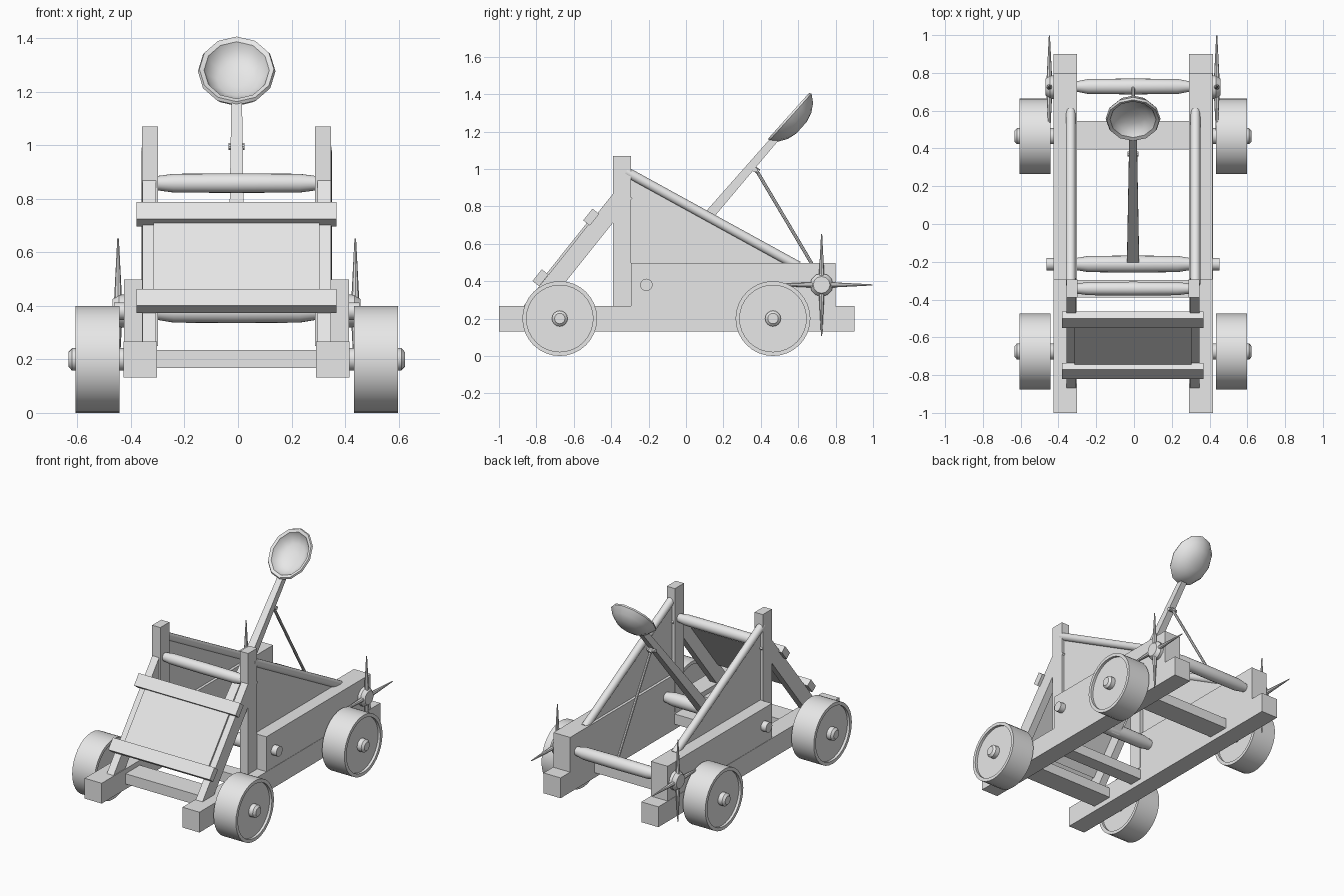
import bpy, bmesh, math
from mathutils import Vector, Matrix

if "Cube" in bpy.data.objects:
    bpy.data.objects.remove(bpy.data.objects["Cube"])

CX = -0.005  # centre plane of the frame
wood = bpy.data.materials.new("grey_wood")
wood.diffuse_color = (0.8, 0.8, 0.8, 1)
wood.use_nodes = True
wood.node_tree.nodes["Principled BSDF"].inputs["Base Color"].default_value = wood.diffuse_color


def finish(name, bm, smooth=True):
    bmesh.ops.recalc_face_normals(bm, faces=bm.faces)
    me = bpy.data.meshes.new(name)
    bm.to_mesh(me)
    bm.free()
    me.materials.append(wood)
    ob = bpy.data.objects.new(name, me)
    bpy.context.collection.objects.link(ob)
    if smooth:
        bpy.ops.object.select_all(action='DESELECT')
        ob.select_set(True)
        bpy.context.view_layer.objects.active = ob
        bpy.ops.object.shade_smooth_by_angle(angle=math.radians(35))
    return ob


def box(name, x, y, z):
    """Box from (min, max) ranges, x relative to the centre plane."""
    bm = bmesh.new()
    bmesh.ops.create_cube(bm, size=1)
    for v in bm.verts:
        v.co = Vector([(a + b) / 2 + c * (b - a)
                       for (a, b), c in zip((x, y, z), v.co)])
        v.co.x += CX
    return finish(name, bm, False)


def lathe(name, profile, frame, n=24):
    """Revolve (radius, height) points about local z, then place with frame."""
    bm = bmesh.new()
    rings = []
    for r, h in profile:
        rings.append([bm.verts.new(frame @ Vector((r * math.cos(2 * math.pi * i / n),
                                                   r * math.sin(2 * math.pi * i / n), h)))
                      for i in range(n)])
    for a, b in zip(rings, rings[1:]):
        for i in range(n):
            j = (i + 1) % n
            bm.faces.new((a[i], a[j], b[j], b[i]))
    bm.faces.new(rings[0])
    bm.faces.new(rings[-1])
    return finish(name, bm)


def along(p, q):
    """Frame at p whose z axis points to q."""
    p, q = Vector(p), Vector(q)
    return Matrix.Translation(p) @ (q - p).to_track_quat('Z', 'Y').to_matrix().to_4x4()


def rod(name, p, q, r0, r1=None, n=16):
    length = (Vector(q) - Vector(p)).length
    return lathe(name, [(r0, 0), (r0 if r1 is None else r1, length)], along(p, q), n)


def across(y, z, sign=1):
    """Frame whose z axis points sideways from the centre plane."""
    return along((CX, y, z), (CX + sign, y, z))


def slanted_plank(name, x0, x1, centre, direction, length, thick):
    """Box across x, tilted so its long side follows a (y, z) direction."""
    d = Vector((0, *direction)).normalized()
    nrm = Vector((0, -d.z, d.y))
    bm = bmesh.new()
    bmesh.ops.create_cube(bm, size=1)
    mid = Vector((CX + (x0 + x1) / 2, *centre))
    for v in bm.verts:
        c = v.co.copy()
        v.co = mid + Vector((c.x * (x1 - x0), 0, 0)) + d * c.y * length + nrm * c.z * thick
    return finish(name, bm, False)


SLOPE = (0.623, 0.782)  # (y, z) direction of the front ramp

for s, side in ((-1, "left"), (1, "right")):
    def rng(a, b):
        return (min(s * a, s * b), max(s * a, s * b))

    # frame timbers
    box(side + "_rail", rng(0.297, 0.422), (-1, 0.9), (0.132, 0.267))
    box(side + "_side_beam", rng(0.297, 0.42), (-0.295, 0.8), (0.267, 0.498))
    box(side + "_post", rng(0.293, 0.353), (-0.39, -0.295), (0.25, 1.07))
    slanted_plank(side + "_ramp_strut", *rng(0.302, 0.352), (-0.592, 0.537), SLOPE, 0.86, 0.096)

    # triangular side panel and its brace
    bm = bmesh.new()
    tri = [bm.verts.new((CX + s * 0.315, y, z))
           for y, z in ((-0.3, 0.49), (0.56, 0.49), (-0.3, 0.965))]
    face = bm.faces.new(tri)
    ext = bmesh.ops.extrude_face_region(bm, geom=[face])
    for v in ext["geom"]:
        if isinstance(v, bmesh.types.BMVert):
            v.co.x += s * 0.02
    finish(side + "_side_panel", bm, False)
    rod(side + "_brace", (CX + s * 0.33, -0.32, 0.985), (CX + s * 0.33, 0.6, 0.48), 0.026)

    # wheels with recessed faces and hub caps
    for y, end in ((-0.675, "front"), (0.465, "rear")):
        lathe(f"{end}_{side}_wheel",
              [(0.178, 0.455), (0.178, 0.438), (0.2, 0.438), (0.2, 0.602),
               (0.178, 0.602), (0.178, 0.585)], across(y, 0.2, s), 32)
        lathe(f"{end}_{side}_hub",
              [(0.042, 0.4), (0.042, 0.615), (0.028, 0.628)], across(y, 0.2, s), 16)

    # winch hub and spiked handles
    lathe(side + "_winch_hub", [(0.062, 0.415), (0.062, 0.44), (0.045, 0.463)],
          across(0.725, 0.38, s), 12)
    for k in range(4):
        a = k * math.pi / 2
        c = Vector((CX + s * 0.443, 0.725, 0.38))
        rod(f"{side}_winch_spike_{k + 1}", c,
            c + 0.272 * Vector((0, math.cos(a), math.sin(a))), 0.017, 0.003, 8)

# planks joining the rails
for name, y0, y1 in (("front_axle_plank", -0.75, -0.6), ("post_cross_plank", -0.388, -0.297),
                     ("rear_axle_plank", 0.395, 0.545)):
    box(name, (-0.31, 0.31), (y0, y1), (0.167, 0.235))


# turned cross bars, thicker in the middle
def turned_bar(name, y, z, r_end, r_mid, half):
    prof = [(r_end, 0.295), (r_mid, 0.235), (r_mid * 1.04, 0.0)]
    pts = [(r_end, half)] + prof
    full = [(r, -h) for r, h in pts] + [(r, h) for r, h in reversed(pts[:-1])]
    lathe(name, full, across(y, z), 20)


turned_bar("top_cross_bar", -0.342, 0.858, 0.027, 0.035, 0.3)
turned_bar("arm_pivot_bar", -0.212, 0.38, 0.033, 0.043, 0.458)
turned_bar("winch_bar", 0.728, 0.38, 0.028, 0.04, 0.43)

# front ramp: rungs and shield panel
slanted_plank("lower_rung", -0.375, 0.372, (-0.778, 0.418), SLOPE, 0.08, 0.045)
slanted_plank("upper_rung", -0.375, 0.372, (-0.507, 0.742), SLOPE, 0.08, 0.045)
slanted_plank("ramp_panel", -0.31, 0.31, (-0.628, 0.568), SLOPE, 0.46, 0.025)

# throwing arm, square and tapered
base, tip = Vector((CX, -0.215, 0.36)), Vector((CX, 0.475, 1.16))
length = (tip - base).length
lathe("throwing_arm", [(0.046, 0), (0.028, length)],
      along(base, tip) @ Matrix.Rotation(math.pi / 4, 4, 'Z'), 4)

# spoon bowl: outer shell, rim and hollow, stretched along the arm
opening = Vector((0, -0.745, 0.667))
up = Vector((0, 0.667, 0.745))
frame = Matrix((Vector((0.145, 0, 0)), up * 0.17, opening)).transposed().to_4x4()
frame.translation = Vector((CX, 0.553, 1.28))
lathe("spoon_bowl",
      [(0.25, -0.088), (0.55, -0.074), (0.82, -0.045), (1.0, -0.006), (0.96, 0.006),
       (0.84, 0.0), (0.74, -0.028), (0.5, -0.05), (0.2, -0.058)], frame, 12)

# rope from arm to winch, with its loop
rod("rope", (CX, 0.375, 0.995), (CX, 0.728, 0.4), 0.009, n=8)
rod("rope_loop", (CX, 0.335, 1.02), (CX, 0.39, 0.985), 0.015, n=10)
rod("rope_knot", (CX - 0.03, 0.37, 0.995), (CX + 0.03, 0.37, 0.995), 0.013, n=10)
